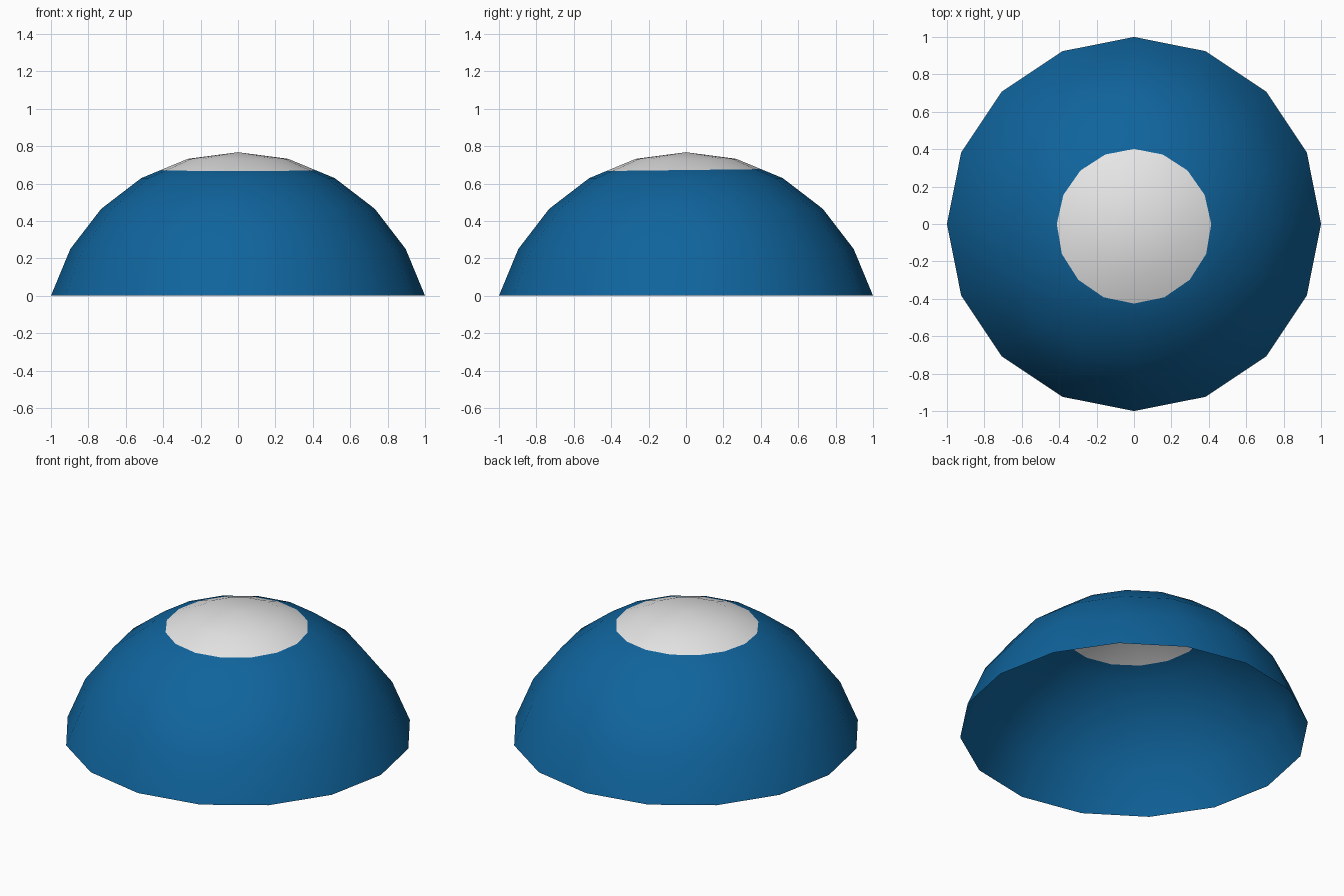
import bpy, bmesh, math
from mathutils import Vector

if "Cube" in bpy.data.objects:
    bpy.data.objects.remove(bpy.data.objects["Cube"])


def material(name, rgb):
    m = bpy.data.materials.new(name)
    m.diffuse_color = (*rgb, 1)
    m.use_nodes = True
    m.node_tree.nodes["Principled BSDF"].inputs["Base Color"].default_value = m.diffuse_color
    return m


SIDES, STEPS = 16, 5
R = 1 / math.sin(math.radians(75))       # sphere radius, rim radius is 1
DROP = R * math.cos(math.radians(75))    # sphere centre below the ground

bm = bmesh.new()

# Open spherical cap: profile from crown to rim, spun round z
verts = []
for i in range(STEPS + 1):
    a = math.radians(15 * i)
    verts.append(bm.verts.new((R * math.sin(a), 0, R * math.cos(a) - DROP)))
edges = [bm.edges.new(p) for p in zip(verts, verts[1:])]
bmesh.ops.spin(bm, geom=verts + edges, cent=(0, 0, 0), axis=(0, 0, 1),
               angle=math.tau, steps=SIDES)
bmesh.ops.remove_doubles(bm, verts=bm.verts, dist=1e-4)

# Edge of the white crown patch, tilted very slightly to the front
cut_point = Vector((0, 0, 0.672))
cut_normal = Vector((0, -0.012, 1)).normalized()
bmesh.ops.bisect_plane(bm, geom=bm.verts[:] + bm.edges[:] + bm.faces[:],
                       plane_co=cut_point, plane_no=cut_normal)

bmesh.ops.recalc_face_normals(bm, faces=bm.faces)
bm.normal_update()
if sum(f.normal.z for f in bm.faces) < 0:
    bmesh.ops.reverse_faces(bm, faces=bm.faces)
for f in bm.faces:
    f.smooth = True
    above = (f.calc_center_median() - cut_point).dot(cut_normal) > 0
    f.material_index = 1 if above else 0

mesh = bpy.data.meshes.new("dome")
bm.to_mesh(mesh)
bm.free()
mesh.materials.append(material("blue", (0.005, 0.127, 0.335)))
mesh.materials.append(material("white", (0.8, 0.8, 0.8)))
dome = bpy.data.objects.new("dome", mesh)
bpy.context.collection.objects.link(dome)
